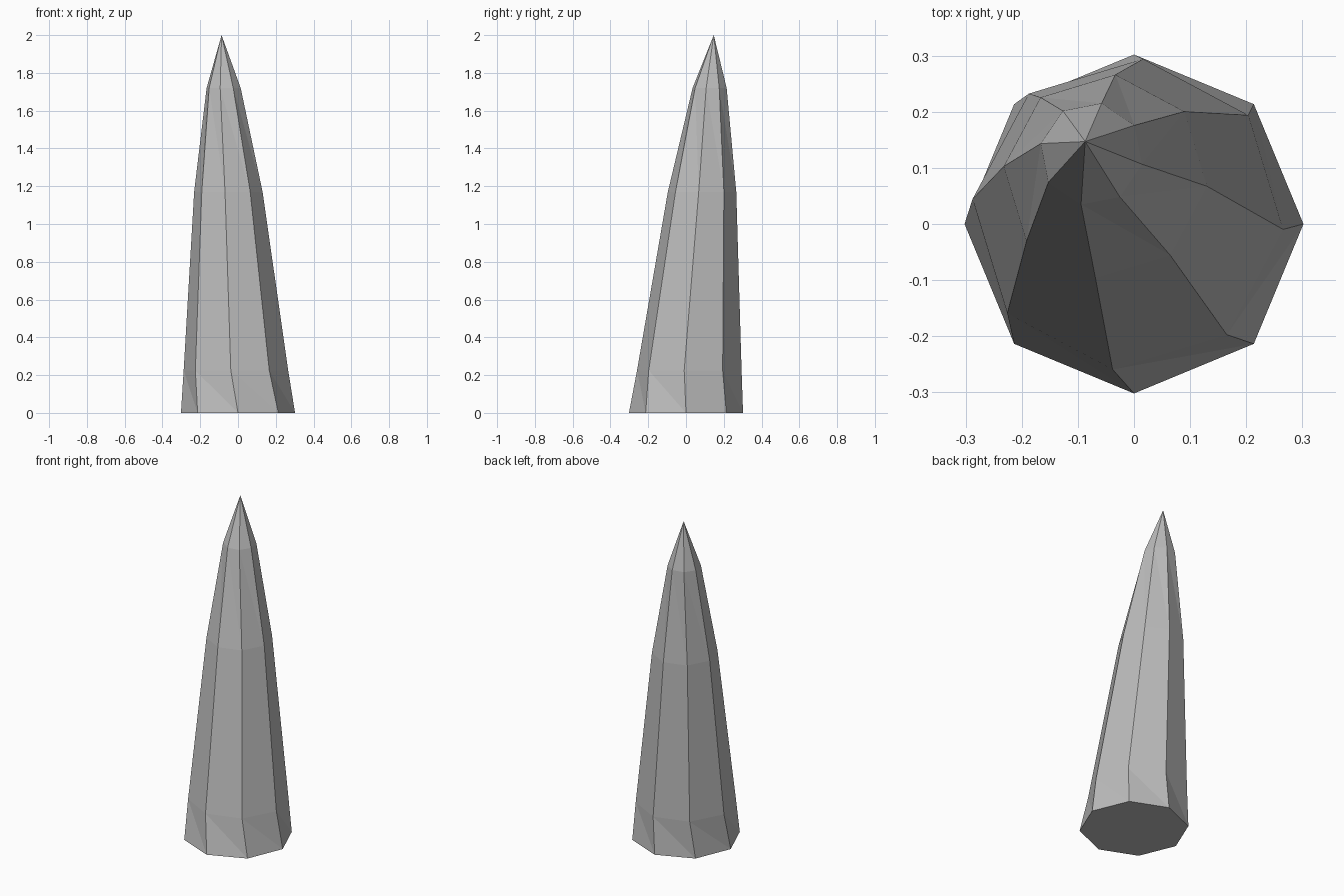
import bpy
import bmesh
from math import cos, sin, radians, tau

cube = bpy.data.objects.get("Cube")
if cube:
    bpy.data.objects.remove(cube, do_unlink=True)

SIDES = 8

# Single grey stone colour
stone = bpy.data.materials.new("grey stone")
stone.use_nodes = True
grey = (0.5, 0.5, 0.5, 1)
stone.diffuse_color = grey
stone.node_tree.nodes["Principled BSDF"].inputs["Base Color"].default_value = grey

# Rings of the leaning, slightly twisted spike: x, y, z, radius, twist
RINGS = [
    (0, 0, 0, 0.302, 0),
    (-0.011, 0.0175, 0.225, 0.278, -5.6),
    (-0.051, 0.085, 1.17, 0.182, -5.6),
    (-0.076, 0.125, 1.72, 0.092, -11.5),
]
TIP = (-0.087, 0.147, 2)

bm = bmesh.new()


def add_ring(x, y, z, radius, twist):
    angles = [tau * i / SIDES + radians(twist) for i in range(SIDES)]
    return [bm.verts.new((x + radius * cos(a), y + radius * sin(a), z)) for a in angles]


rings = [add_ring(*r) for r in RINGS]

# Flat base
bm.faces.new(rings[0][::-1])

# Side bands, split along one diagonal for crisp facets
for low, high in zip(rings, rings[1:]):
    for i in range(SIDES):
        j = (i + 1) % SIDES
        bm.faces.new((low[i], low[j], high[i]))
        bm.faces.new((low[j], high[j], high[i]))

# Pointed tip
tip = bm.verts.new(TIP)
for i in range(SIDES):
    bm.faces.new((rings[-1][i], rings[-1][(i + 1) % SIDES], tip))

mesh = bpy.data.meshes.new("stone_spike")
bm.to_mesh(mesh)
bm.free()
mesh.materials.append(stone)
spike = bpy.data.objects.new("stone_spike", mesh)
bpy.context.collection.objects.link(spike)
